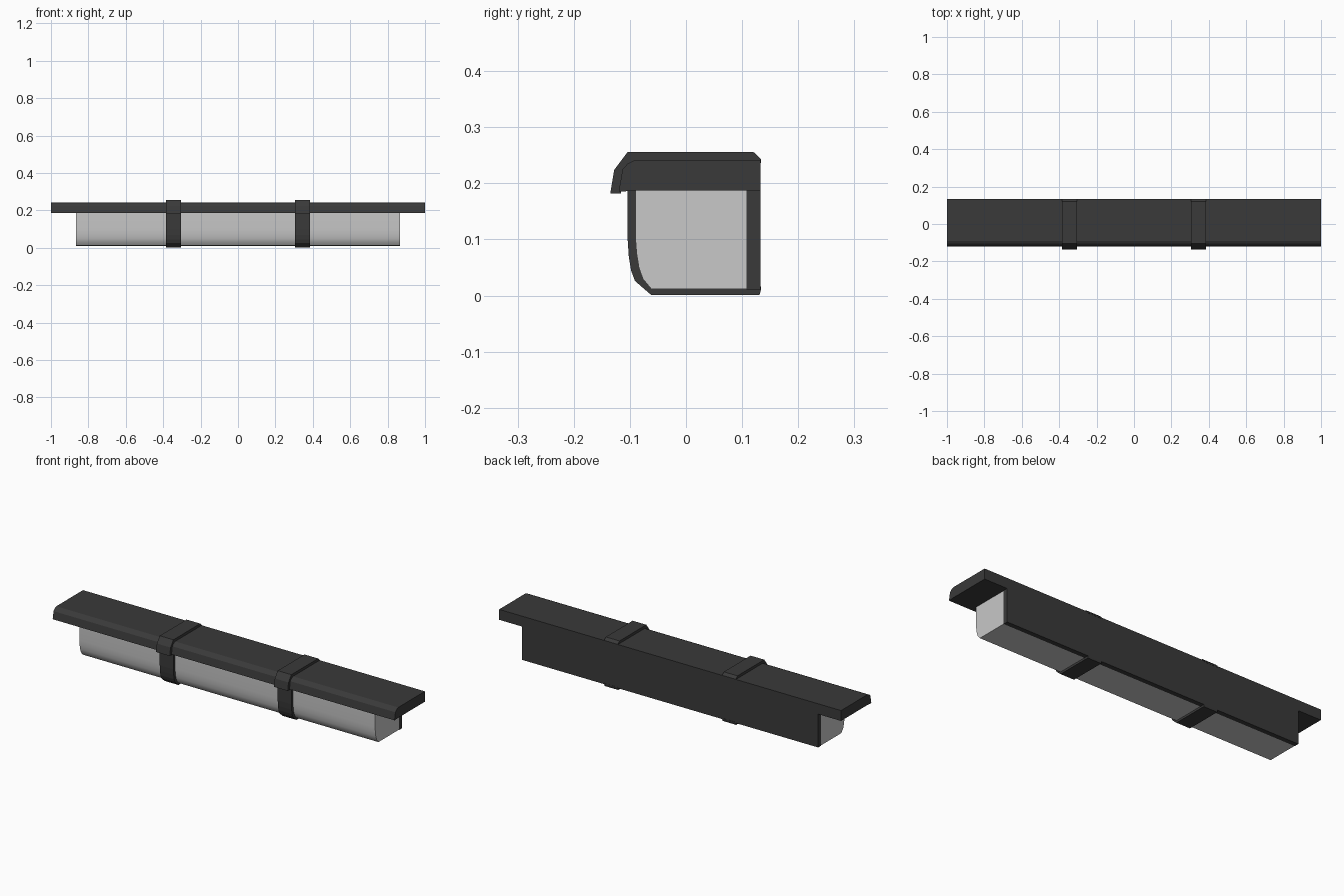
import bpy, bmesh

if "Cube" in bpy.data.objects:
    bpy.data.objects.remove(bpy.data.objects["Cube"])


def material(name, value):
    m = bpy.data.materials.new(name)
    m.diffuse_color = (value, value, value, 1)
    m.use_nodes = True
    m.node_tree.nodes["Principled BSDF"].inputs["Base Color"].default_value = m.diffuse_color
    return m


dark = material("charcoal", 0.042)
light = material("light grey", 0.58)


def extrude(name, profile, x0, x1, mat, smooth=None):
    """Extrude a (y, z) profile along x into a closed solid."""
    bm = bmesh.new()
    a = [bm.verts.new((x0, y, z)) for y, z in profile]
    b = [bm.verts.new((x1, y, z)) for y, z in profile]
    n = len(profile)
    bm.faces.new(a)
    bm.faces.new(b[::-1])
    for i in range(n):
        j = (i + 1) % n
        bm.faces.new((a[j], a[i], b[i], b[j]))
    bmesh.ops.recalc_face_normals(bm, faces=bm.faces)
    mesh = bpy.data.meshes.new(name)
    bm.to_mesh(mesh)
    bm.free()
    mesh.materials.append(mat)
    ob = bpy.data.objects.new(name, mesh)
    bpy.context.collection.objects.link(ob)
    if smooth:
        bpy.ops.object.select_all(action='DESELECT')
        ob.select_set(True)
        bpy.context.view_layer.objects.active = ob
        bpy.ops.object.shade_smooth_by_angle(angle=smooth)
    return ob


# Long top cover with a chamfered front lip
extrude("top_cover", [(-0.12, 0.185), (-0.113, 0.225), (-0.104, 0.235), (-0.09, 0.242),
                      (0.133, 0.242), (0.133, 0.187), (-0.09, 0.187)], -1, 1, dark)

# Light housing with a rounded lower front corner
extrude("housing", [(-0.09, 0.19), (-0.09, 0.10), (-0.088, 0.075), (-0.084, 0.05),
                    (-0.077, 0.03), (-0.062, 0.012), (0.11, 0.012), (0.11, 0.19)],
        -0.865, 0.865, light, 0.5)

# Back plate
extrude("back_plate", [(0.108, 0.011), (0.133, 0.011), (0.133, 0.19), (0.108, 0.19)],
        -0.866, 0.866, dark)

# Two straps: a cap over the cover and a band wrapped around the housing
cap = [(-0.135, 0.182), (-0.128, 0.224), (-0.104, 0.256), (0.12, 0.256),
       (0.134, 0.243), (0.134, 0.236), (-0.088, 0.236), (-0.108, 0.222), (-0.116, 0.182)]
band = [(-0.104, 0.19), (-0.104, 0.10), (-0.102, 0.07), (-0.098, 0.045), (-0.091, 0.026),
        (-0.062, 0.001), (0.131, 0.001), (0.134, 0.012), (0.134, 0.016), (-0.06, 0.016),
        (-0.074, 0.032), (-0.081, 0.051), (-0.085, 0.076), (-0.087, 0.10), (-0.087, 0.19)]
for side, c in (("left", -0.345), ("right", 0.345)):
    extrude(side + "_strap_cap", cap, c - 0.04, c + 0.04, dark)
    extrude(side + "_strap_band", band, c - 0.04, c + 0.04, dark)
